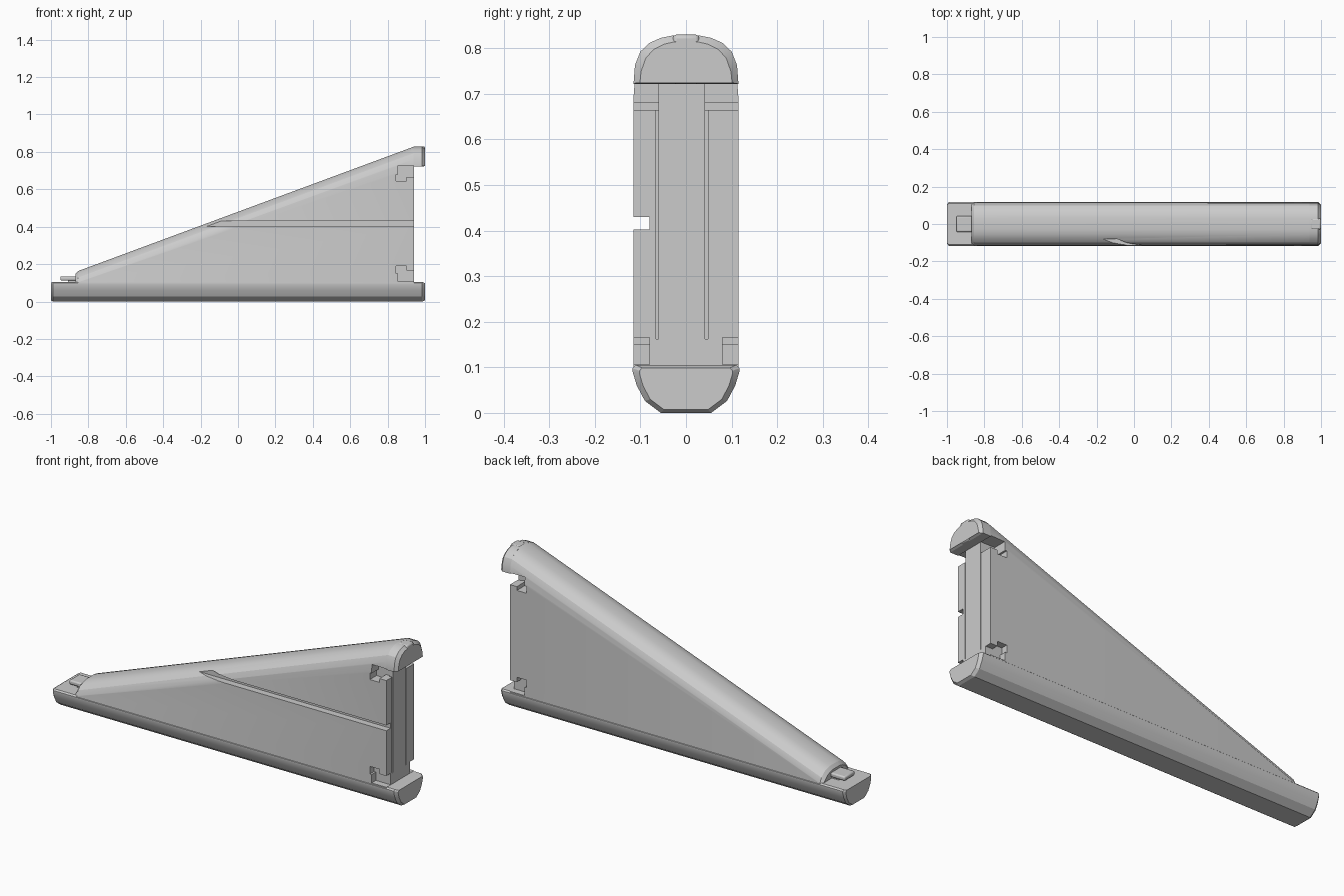
import bpy, bmesh, math

if "Cube" in bpy.data.objects:
    bpy.data.objects.remove(bpy.data.objects["Cube"])

W = 0.117
# half of the rounded edge section: (half width, drop from the crown)
EDGE = [(0.03, 0.0), (0.055, 0.005), (0.08, 0.016), (0.1, 0.035), (0.112, 0.065), (W - 0.002, 0.105)]


def loft(name, sections):
    """Join a row of equal-length sections (x, [(y, z)...]) into a closed solid."""
    bm = bmesh.new()
    rings = [[bm.verts.new((x, y, z)) for y, z in pts] for x, pts in sections]
    n = len(rings[0])
    for a, b in zip(rings, rings[1:]):
        for i in range(n):
            bm.faces.new((a[i], a[(i + 1) % n], b[(i + 1) % n], b[i]))
    bm.faces.new(rings[0])
    bm.faces.new(rings[-1])
    bmesh.ops.recalc_face_normals(bm, faces=bm.faces)
    me = bpy.data.meshes.new(name)
    bm.to_mesh(me)
    bm.free()
    ob = bpy.data.objects.new(name, me)
    bpy.context.collection.objects.link(ob)
    return ob


def mirrored(half):
    return half + [(-y, z) for y, z in reversed(half)]


def crown(top, floor, inset=0.0):
    """Rounded-top section whose sides run down to the floor."""
    half = [(y - inset * y / W, max(top - inset - d, floor + 0.002 * (6 - i)))
            for i, (y, d) in enumerate(EDGE)]
    half.append((half[-1][0], floor + inset * 0.5))
    return mirrored(half)


def box(name, x, y, z, bevel=0.0):
    ob = loft(name, [(v, [(y[0], z[0]), (y[1], z[0]), (y[1], z[1]), (y[0], z[1])]) for v in x])
    if bevel:
        m = ob.modifiers.new("bevel", 'BEVEL')
        m.width, m.segments = bevel, 2
    return ob


def cut(target, *span):
    cutter = box("cutter", *span)
    cutter.hide_render = True
    m = target.modifiers.new("cut", 'BOOLEAN')
    m.operation, m.solver, m.object = 'DIFFERENCE', 'EXACT', cutter
    bpy.context.view_layer.objects.active = target
    bpy.ops.object.modifier_apply(modifier=m.name)
    bpy.data.objects.remove(cutter)


# Base rail with rounded underside and softened ends
def keel(inset):
    half = [(0.055, 0), (0.09, 0.026), (0.108, 0.06), (W, 0.09), (W, 0.098), (0.11, 0.105)]
    s = 1 - inset / W
    return mirrored([(y * s, 0.055 + (z - 0.055) * s) for y, z in half])


base = loft("base_rail", [(-1, keel(0.012)), (-0.99, keel(0)), (0.985, keel(0)), (1, keel(0.015))])

# Wedge body
body = loft("wedge_body", [(-0.87, crown(0.155, 0.1, 0.008)), (-0.855, crown(0.163, 0.1)),
                           (0.94, crown(0.828, 0.1))])

# Long horizontal slot across the front face
cut(body, (-0.6, 1.1), (-0.2, -0.08), (0.402, 0.43))

# Hooked latch notches at the tall end, front and back
for lo, hi in ((-0.2, -0.06), (0.042, 0.2)):
    cut(body, (0.855, 1.1), (lo, hi), (0.665, 0.726))
    cut(body, (0.845, 0.9), (lo, hi), (0.645, 0.68))
for lo, hi in ((-0.2, -0.08), (0.08, 0.2)):
    cut(body, (0.855, 1.1), (lo, hi), (0.106, 0.165))
    cut(body, (0.845, 0.9), (lo, hi), (0.15, 0.19))

# Narrow grooves parting the core from the side panels
for lo, hi in ((-0.066, -0.06), (0.042, 0.048)):
    cut(body, (0.92, 1.1), (lo, hi), (0.162, 0.7))

# Overhanging cap at the top corner
cap = loft("top_cap", [(0.939, crown(0.828, 0.722)), (0.985, crown(0.828, 0.722)),
                       (1, crown(0.828, 0.722, 0.014))])
cap_strip = box("cap_strip", (0.945, 1.0), (-0.029, 0.029), (0.722, 0.83), 0.008)

# Locking tab at the thin end
tab = box("locking_tab", (-0.95, -0.84), (-0.043, 0.043), (0.112, 0.135), 0.007)
tab_neck = box("tab_neck", (-0.91, -0.84), (-0.035, 0.035), (0.1, 0.115))

for ob in (base, body, cap, cap_strip, tab, tab_neck):
    bpy.ops.object.select_all(action='DESELECT')
    ob.select_set(True)
    bpy.context.view_layer.objects.active = ob
    bpy.ops.object.shade_smooth_by_angle(angle=math.radians(20))
